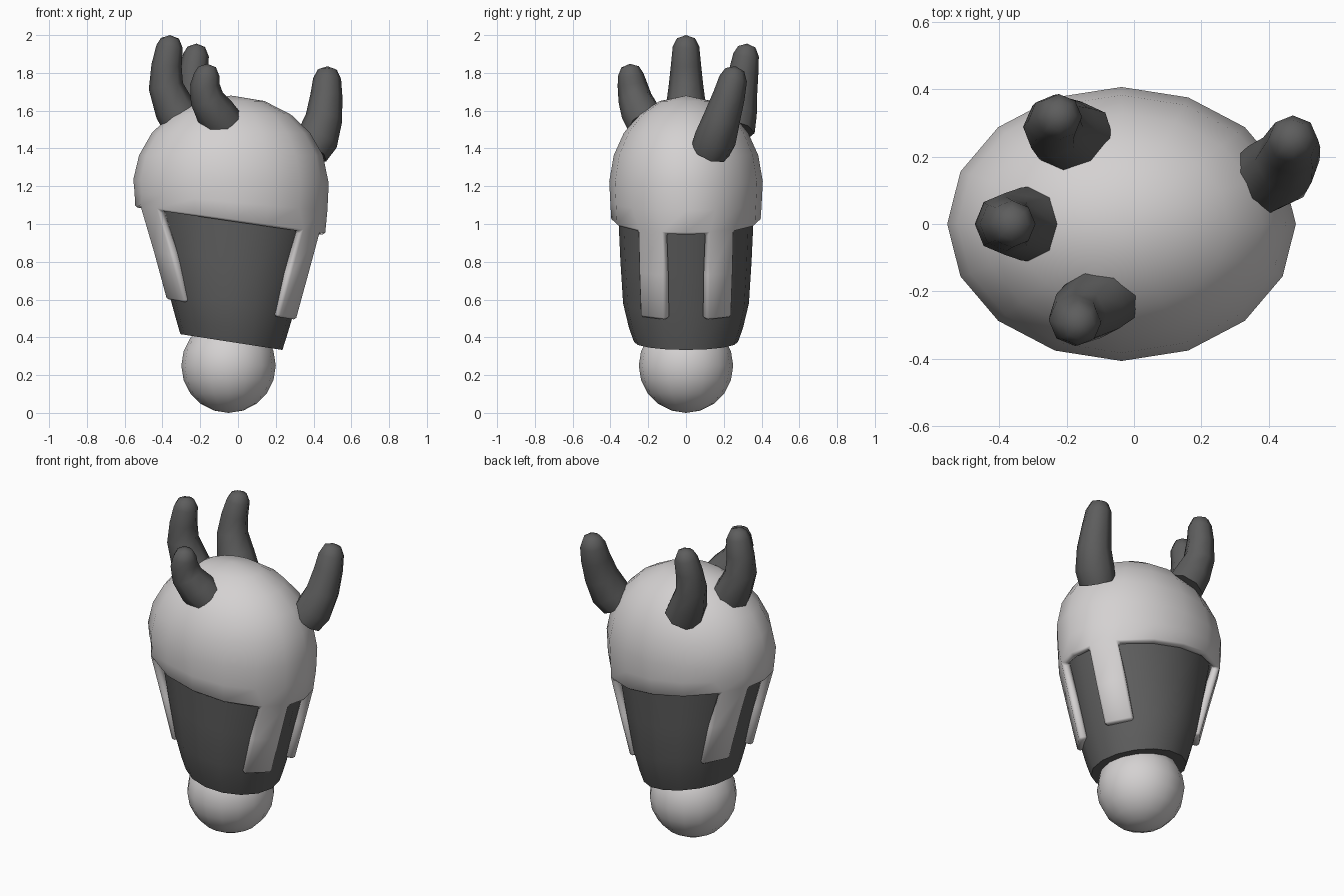
import bpy, bmesh, math
from mathutils import Vector

if "Cube" in bpy.data.objects:
    bpy.data.objects.remove(bpy.data.objects["Cube"])


def material(name, rgb):
    m = bpy.data.materials.new(name)
    m.diffuse_color = (*rgb, 1)
    m.use_nodes = True
    m.node_tree.nodes["Principled BSDF"].inputs["Base Color"].default_value = m.diffuse_color
    return m


LIGHT = material("pale_grey", (0.66, 0.64, 0.64))
DARK = material("charcoal", (0.11, 0.11, 0.11))


def finish(name, bm, mat, angle=50):
    bmesh.ops.recalc_face_normals(bm, faces=bm.faces)
    me = bpy.data.meshes.new(name)
    bm.to_mesh(me)
    bm.free()
    me.materials.append(mat)
    ob = bpy.data.objects.new(name, me)
    bpy.context.collection.objects.link(ob)
    bpy.ops.object.select_all(action='DESELECT')
    ob.select_set(True)
    bpy.context.view_layer.objects.active = ob
    bpy.ops.object.shade_smooth_by_angle(angle=math.radians(angle))
    return ob


def bridge(bm, a, b, keep=None):
    n = len(a)
    for i in range(n):
        if keep is None or i in keep:
            bm.faces.new((a[i], a[(i + 1) % n], b[(i + 1) % n], b[i]))


def oval(bm, cx, z, rx, ry, tilt, angles):
    """Oval ring whose height falls towards +x by the given tilt."""
    return [bm.verts.new((cx + rx * math.cos(t), ry * math.sin(t),
                          z - tilt * rx * math.cos(t))) for t in map(math.radians, angles)]


def mirrored_angles(a, b):
    """Sixteen angles, with the two beside each x side moved to a and b."""
    q = [0, a, b, 67.5]
    return (q + [90] + [180 - v for v in q[:0:-1]] +
            [180 + v for v in q] + [270] + [360 - v for v in q[:0:-1]])


EVEN = [i * 22.5 for i in range(16)]

# Ball at the base
bm = bmesh.new()
bmesh.ops.create_uvsphere(bm, u_segments=16, v_segments=10, radius=0.25)
bmesh.ops.translate(bm, verts=bm.verts, vec=(-0.05, 0, 0.25))
finish("base_ball", bm, LIGHT)

# Dark tapered body
bm = bmesh.new()
rings = [oval(bm, -0.035, z, rx, ry, 0.155, EVEN) for z, rx, ry in
         ((0.375, 0.27, 0.275), (0.45, 0.293, 0.302), (0.58, 0.33, 0.333),
          (0.8, 0.385, 0.347), (1.08, 0.455, 0.36))]
for a, b in zip(rings, rings[1:]):
    bridge(bm, a, b)
bm.faces.new(rings[0])
bm.faces.new(rings[-1])
finish("body", bm, DARK)

# Helmet shell: dome with four hanging straps, two on each x side
bm = bmesh.new()
straps = {1, 6, 9, 14}
strap_low = oval(bm, -0.035, 0.545, 0.37, 0.33, 0.155, mirrored_angles(20, 48))
strap_mid = oval(bm, -0.037, 0.79, 0.437, 0.365, 0.15, mirrored_angles(18.5, 44))
rim = oval(bm, -0.042, 1.015, 0.503, 0.395, 0.143, mirrored_angles(17.5, 41))
bridge(bm, strap_low, strap_mid, straps)
bridge(bm, strap_mid, rim, straps)
prev = rim
for deg, tilt in ((-10, 0.09), (3, 0.02), (20, 0), (36, 0), (52, 0), (70, 0)):
    c, s = math.cos(math.radians(deg)), math.sin(math.radians(deg))
    ring = oval(bm, -0.037, 1.2 + 0.48 * s, 0.518 * c, 0.407 * c, tilt, EVEN)
    bridge(bm, prev, ring)
    prev = ring
top = bm.verts.new((-0.037, 0, 1.68))
for i in range(16):
    bm.faces.new((prev[i], prev[(i + 1) % 16], top))
bmesh.ops.delete(bm, geom=[v for v in bm.verts if not v.link_faces], context='VERTS')
shell = finish("helmet_shell", bm, LIGHT, 40)
sol = shell.modifiers.new("thickness", 'SOLIDIFY')
sol.thickness = 0.05
sol.offset = -1
bev = shell.modifiers.new("edge_bevel", 'BEVEL')
bev.width = 0.012
bev.segments = 1
bev.limit_method = 'ANGLE'
bev.angle_limit = math.radians(50)


# Curved horns
def horn(name, path, tip):
    bm = bmesh.new()
    pts = [Vector(p[:3]) for p in path] + [Vector(tip)]
    radii = [p[3] for p in path]
    # extra narrow ring rounds the tip
    pts.insert(-1, pts[-2].lerp(pts[-1], 0.72))
    radii.append(radii[-1] * 0.68)
    rings = []
    for i, r in enumerate(radii):
        d = (pts[i + 1] - pts[max(i - 1, 0)]).normalized()
        u = Vector((0, 1, 0)).cross(d).normalized()
        v = d.cross(u)
        rings.append([bm.verts.new(pts[i] + r * (u * math.cos(k * math.pi / 4)
                                                 + v * math.sin(k * math.pi / 4)))
                      for k in range(8)])
    for a, b in zip(rings, rings[1:]):
        bridge(bm, a, b)
    bm.faces.new(rings[0])
    end = bm.verts.new(pts[-1])
    for k in range(8):
        bm.faces.new((rings[-1][k], rings[-1][(k + 1) % 8], end))
    finish(name, bm, DARK, 60)


horn("left_horn", [(-0.28, 0, 1.52, 0.115), (-0.335, 0, 1.61, 0.108),
                   (-0.382, 0, 1.73, 0.092), (-0.378, 0, 1.84, 0.08),
                   (-0.362, 0, 1.94, 0.07)], (-0.36, 0, 2.0))
horn("back_left_horn", [(-0.165, 0.25, 1.50, 0.115), (-0.205, 0.268, 1.59, 0.108),
                        (-0.24, 0.288, 1.70, 0.09), (-0.236, 0.306, 1.81, 0.078),
                        (-0.222, 0.318, 1.895, 0.068)], (-0.22, 0.323, 1.955))
horn("front_left_horn", [(-0.075, -0.21, 1.53, 0.105), (-0.12, -0.24, 1.59, 0.105),
                         (-0.165, -0.27, 1.665, 0.09), (-0.175, -0.285, 1.74, 0.078),
                         (-0.165, -0.293, 1.79, 0.068)], (-0.163, -0.298, 1.848))
horn("right_horn", [(0.38, 0.13, 1.39, 0.105), (0.42, 0.155, 1.45, 0.112),
                    (0.455, 0.19, 1.56, 0.098), (0.468, 0.228, 1.68, 0.085),
                    (0.472, 0.25, 1.77, 0.074)], (0.474, 0.262, 1.835))
